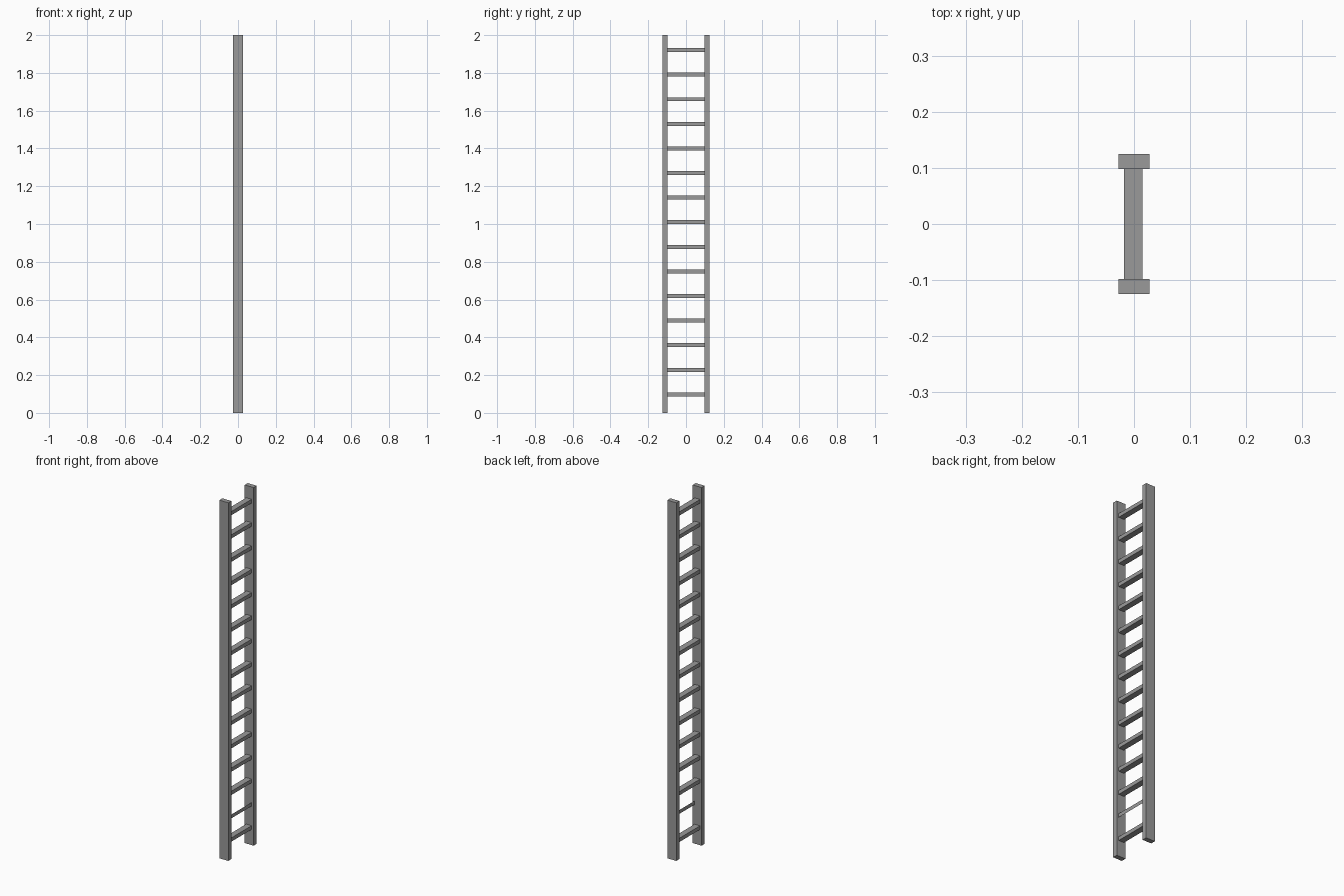
import bpy
import bmesh
from mathutils import Matrix, Vector

cube = bpy.data.objects.get("Cube")
if cube:
    bpy.data.objects.remove(cube, do_unlink=True)

# Grey metal
COLOUR = (0.32, 0.32, 0.32, 1)
metal = bpy.data.materials.new("grey_metal")
metal.use_nodes = True
metal.diffuse_color = COLOUR
metal.node_tree.nodes["Principled BSDF"].inputs["Base Color"].default_value = COLOUR


def box(name, low, high, only_right_face=False):
    low, high = Vector(low), Vector(high)
    bm = bmesh.new()
    bmesh.ops.create_cube(bm, size=1, matrix=Matrix.Translation((low + high) / 2)
                          @ Matrix.Diagonal((*(high - low), 1)))
    if only_right_face:
        bm.normal_update()
        unwanted = [f for f in bm.faces if f.normal.x < 0.5]
        bmesh.ops.delete(bm, geom=unwanted, context="FACES")
    mesh = bpy.data.meshes.new(name)
    bm.to_mesh(mesh)
    bm.free()
    mesh.materials.append(metal)
    obj = bpy.data.objects.new(name, mesh)
    bpy.context.collection.objects.link(obj)


HALF_DEPTH, OUTER, INNER = 0.0275, 0.125, 0.098

# Two upright rails
box("front_rail", (-HALF_DEPTH, -OUTER, 0), (HALF_DEPTH, -INNER, 2))
box("back_rail", (-HALF_DEPTH, INNER, 0), (HALF_DEPTH, OUTER, 2))

# Fifteen rungs; the second from the bottom is just a thin strip
for i in range(15):
    z = 0.098 + i * 0.1302
    box(f"rung_{i + 1}", (-0.018, -INNER, z - 0.0105), (0.0155, INNER, z + 0.0105),
        only_right_face=(i == 1))
